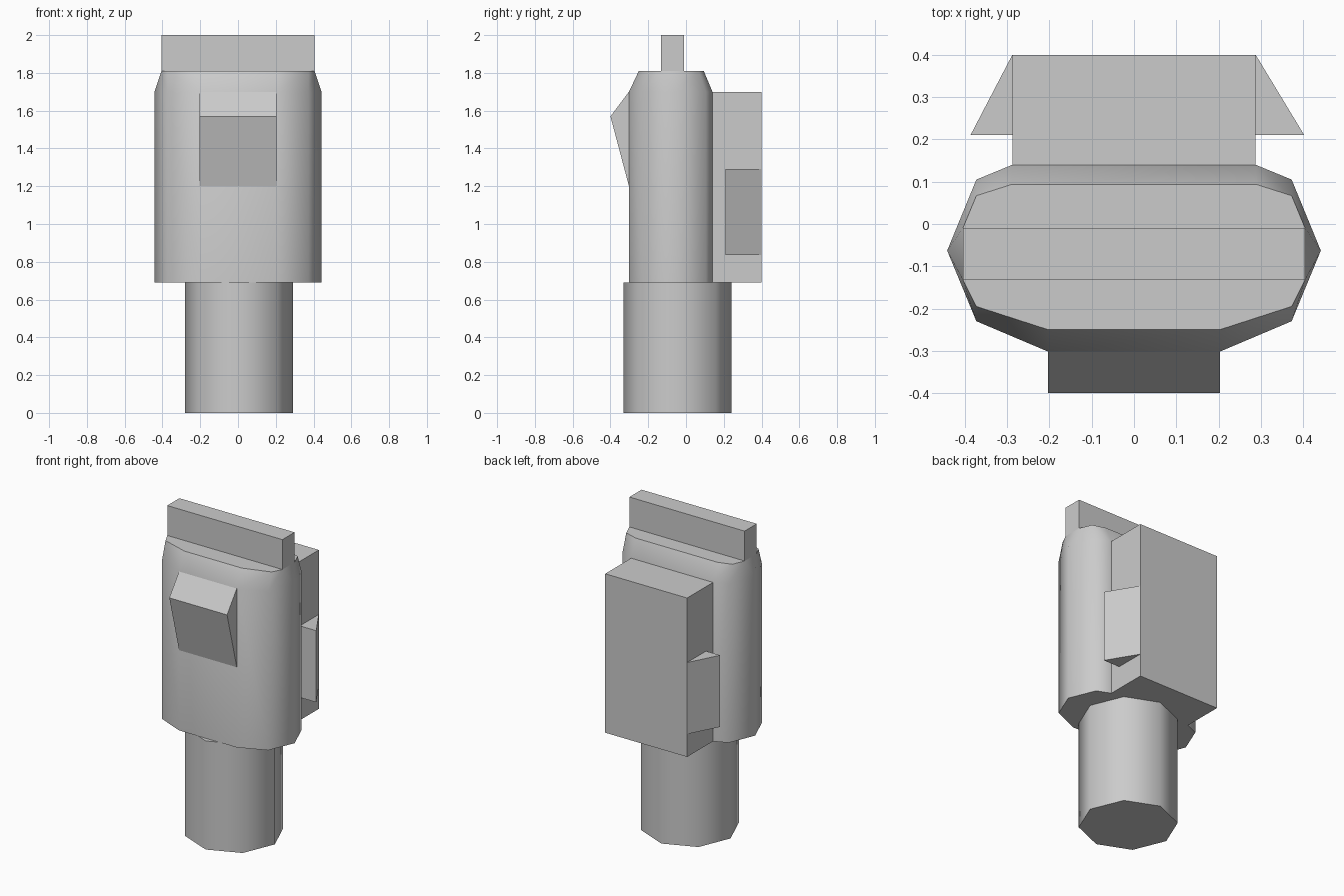
import bpy, bmesh, math

if "Cube" in bpy.data.objects:
    bpy.data.objects.remove(bpy.data.objects["Cube"])


def finish(name, bm, smooth=False):
    bmesh.ops.recalc_face_normals(bm, faces=bm.faces[:])
    mesh = bpy.data.meshes.new(name)
    bm.to_mesh(mesh)
    bm.free()
    obj = bpy.data.objects.new(name, mesh)
    bpy.context.collection.objects.link(obj)
    if smooth:
        bpy.ops.object.select_all(action='DESELECT')
        obj.select_set(True)
        bpy.context.view_layer.objects.active = obj
        bpy.ops.object.shade_smooth_by_angle(angle=math.radians(50))
    return obj


def prism(name, base, shift, smooth=False):
    """Extrude a flat outline of 3D points along a vector."""
    bm = bmesh.new()
    face = bm.faces.new([bm.verts.new(p) for p in base])
    new = bmesh.ops.extrude_face_region(bm, geom=[face])['geom']
    # The starting cap must remain closed
    if face not in bm.faces[:]:
        bm.faces.new([v for v in bm.verts if v not in new])
    bmesh.ops.translate(bm, vec=shift, verts=[g for g in new if isinstance(g, bmesh.types.BMVert)])
    return finish(name, bm, smooth)


def box(name, x, y0, y1, z0, z1):
    return prism(name, [(-x, y0, z0), (x, y0, z0), (x, y1, z0), (-x, y1, z0)], (0, 0, z1 - z0))


# Body: flattened faceted column with a tapered crown
lower = [(0.288, 0.14), (0.373, 0.105), (0.442, -0.063), (0.373, -0.23), (0.203, -0.302)]
upper = [(0.288, 0.094), (0.373, 0.067), (0.405, -0.01), (0.405, -0.132), (0.373, -0.195), (0.203, -0.25)]
bm = bmesh.new()
for side in (1, -1):
    for ring, heights in ((lower, (0.69, 1.70)), (upper, (1.81,))):
        for z in heights:
            for x, y in ring:
                bm.verts.new((side * x, y, z))
bmesh.ops.convex_hull(bm, input=bm.verts[:])
bmesh.ops.dissolve_limit(bm, angle_limit=math.radians(1), verts=bm.verts[:], edges=bm.edges[:])
finish("body", bm, True)

# Octagonal peg below the body
peg = [(0.005 + 0.286 * math.cos(i * math.pi / 4), -0.046 + 0.286 * math.sin(i * math.pi / 4), 0)
       for i in range(8)]
prism("peg", peg, (0, 0, 0.69), True)

# Crest bar on top and block on the back
box("crest_bar", 0.405, -0.132, -0.01, 1.81, 2.0)
box("back_block", 0.288, 0.14, 0.40, 0.69, 1.70)

# Front wedge
prism("front_wedge", [(-0.203, -0.302, 1.20), (-0.203, -0.40, 1.57), (-0.203, -0.302, 1.70)], (0.406, 0, 0))

# Side fins on the back block
for name, side, tip in (("right_fin", 1, 0.403), ("left_fin", -1, 0.387)):
    prism(name, [(side * 0.288, 0.40, 0.835), (side * tip, 0.21, 0.835), (side * 0.288, 0.21, 0.835)],
          (0, 0, 0.455))
